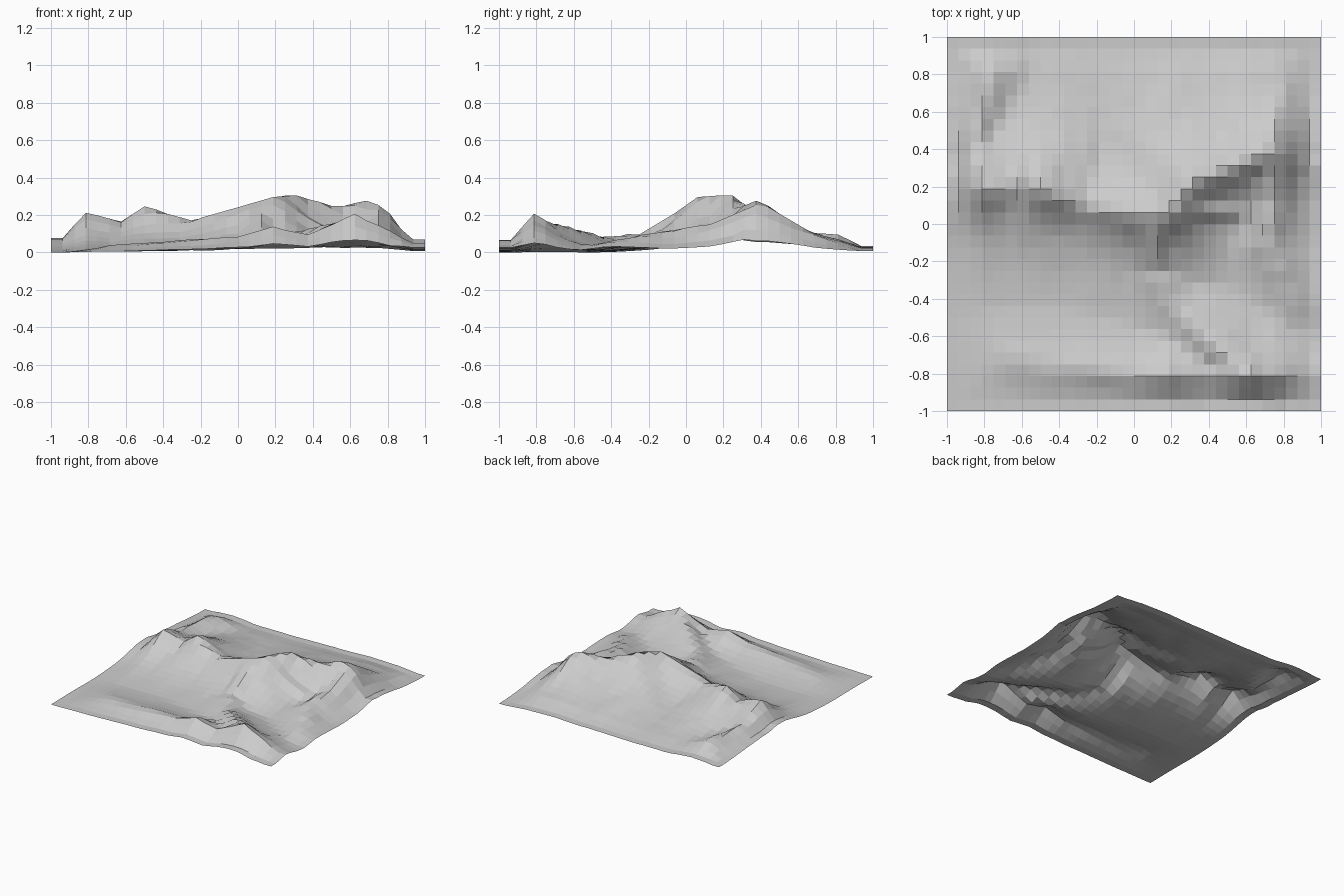
import bpy, bmesh, math
from mathutils import Vector, noise

if "Cube" in bpy.data.objects:
    bpy.data.objects.remove(bpy.data.objects["Cube"])

N = 32              # cells per side
STEP = 2 / N
SPUR = .16          # usual slope width


def slope(x, y, crest, front=SPUR, back=SPUR):
    """Height at a point on the slopes falling away from a crest line."""
    best = 0
    for (ax, ay, az), (bx, by, bz) in zip(crest, crest[1:]):
        dx, dy = bx - ax, by - ay
        t = ((x - ax) * dx + (y - ay) * dy) / (dx * dx + dy * dy)
        t = min(1, max(0, t))
        cy = ay + t * dy
        d = max(0, math.hypot(x - ax - t * dx, y - cy) - .03)
        best = max(best, (az + t * (bz - az)) * math.exp(-d / (back if y > cy else front)))
    return best


# Crest lines as (x, y, height)
main_range = [(-.92, .2, .11), (-.81, .19, .215), (-.62, .19, .17), (-.5, .19, .25),
              (-.25, .1, .175), (0, .06, .245), (.19, .06, .3), (.3, .22, .31),
              (.53, .31, .245), (.69, .38, .28), (.92, .31, .12)]
front_ridge = [(-.65, -.72, .045), (0, -.81, .09), (.19, -.81, .14), (.38, -.81, .1),
               (.62, -.81, .21), (.8, -.81, .12), (.94, -.8, .08)]
summit_spur = [(.1, .05, .28), (.12, -.25, .1), (.22, -.44, .085), (.62, -.81, .19)]
east_spur = [(.75, .38, .26), (.74, .12, .15), (.7, -.1, .12), (.87, -.4, .07)]
rear_spurs = [[(.72, .44, .25), (.77, .68, .1)],
              [(.26, .2, .3), (.42, .5, .14)],
              [(-.81, .22, .2), (-.87, .4, .12), (-.76, .82, .105)]]


def height(i, j):
    # the outermost ring repeats its inner neighbour
    i, j = min(N - 1, max(1, i)), min(N - 1, max(1, j))
    x, y = -1 + i * STEP, -1 + j * STEP
    # the back slope is longest in the middle and short at the sides
    back = .34 - .16 * abs(x) ** 3
    h = max(slope(x, y, main_range, .19, back),
            *(slope(x, y, c) for c in [front_ridge, summit_spur, east_spur] + rear_spurs))
    # the ground drops towards the border
    h *= min(1, .45 + .2 * min(i, j, N - i, N - j))
    # gullies on the middle slopes, weak at the crests and the flats
    rough = noise.noise(Vector((x * 7, y * 4, 3))) + .5 * noise.noise(Vector((x * 14, y * 9, 8)))
    return h * (1 + .16 * rough * (1 - min(1, h / .24)))


# Terrain sheet
heights = [[height(i, j) for i in range(N + 1)] for j in range(N + 1)]
low = min(map(min, heights))
bm = bmesh.new()
rows = [[bm.verts.new((-1 + i * STEP, -1 + j * STEP, heights[j][i] - low))
         for i in range(N + 1)] for j in range(N + 1)]
for a, b in zip(rows, rows[1:]):
    for i in range(N):
        bm.faces.new((a[i], a[i + 1], b[i + 1], b[i]))
mesh = bpy.data.meshes.new("terrain")
bm.to_mesh(mesh)
bm.free()
terrain = bpy.data.objects.new("terrain", mesh)
bpy.context.collection.objects.link(terrain)
